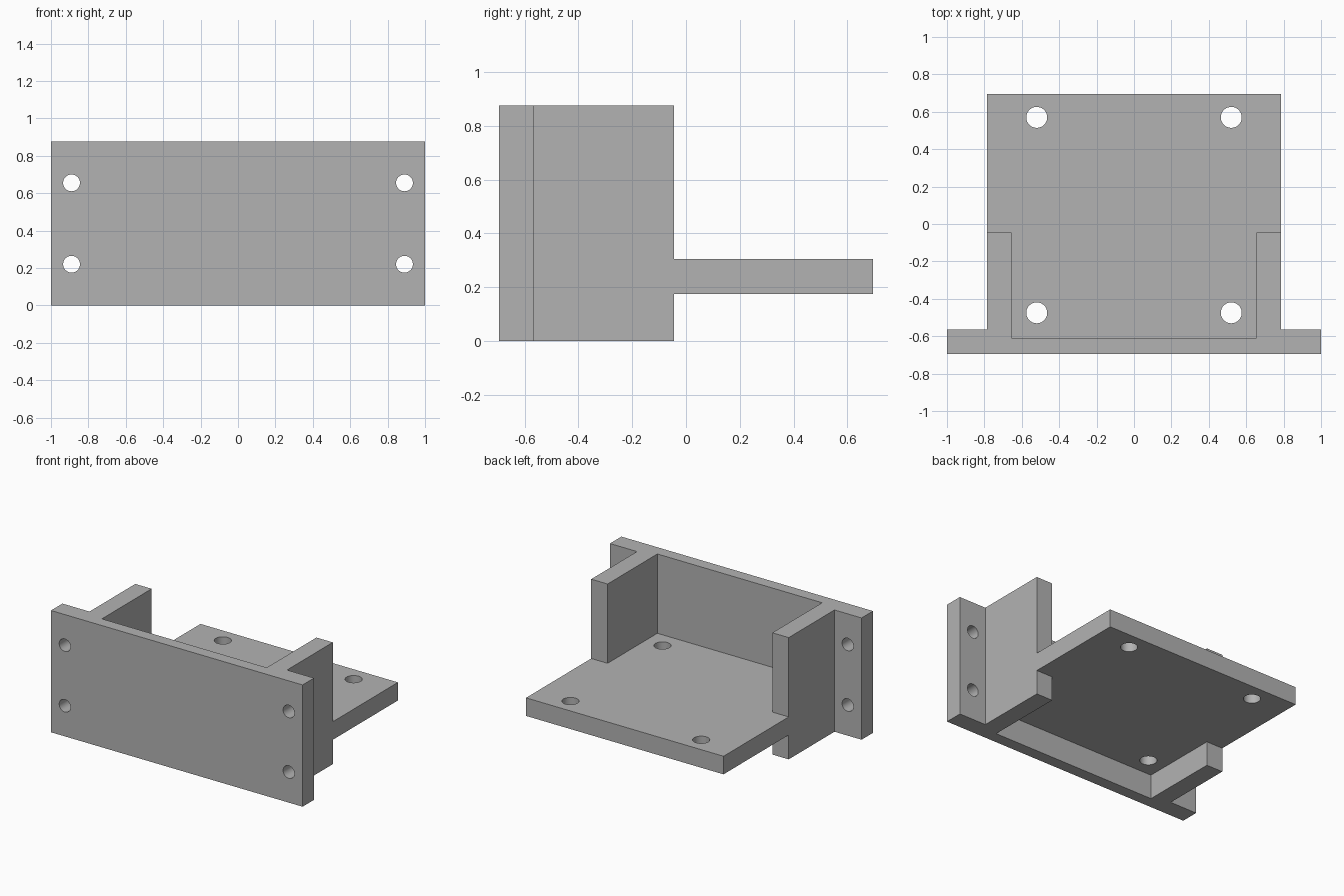
import bpy
import bmesh
from mathutils import Matrix

cube = bpy.data.objects.get("Cube")
if cube:
    bpy.data.objects.remove(cube, do_unlink=True)

grey = bpy.data.materials.new("plain grey")
grey.use_nodes = True
grey.diffuse_color = (0.45, 0.45, 0.45, 1)
grey.node_tree.nodes["Principled BSDF"].inputs["Base Color"].default_value = grey.diffuse_color

# Main levels, shared by the parts
FRONT, BACK = -0.695, 0.695
HEIGHT = 0.875
WALL_IN, WALL_OUT, WALL_END = 0.655, 0.785, -0.045
FLANGE_BACK, PLATE_BACK = -0.565, -0.61
SHELF_LOW, SHELF_TOP = 0.175, 0.305


def make_object(name, bm):
    bmesh.ops.recalc_face_normals(bm, faces=bm.faces[:])
    mesh = bpy.data.meshes.new(name)
    bm.to_mesh(mesh)
    bm.free()
    mesh.materials.append(grey)
    ob = bpy.data.objects.new(name, mesh)
    bpy.context.collection.objects.link(ob)
    return ob


def extrude_profile(name, half, low, high):
    """Mirror a half outline across x and extrude it from low to high."""
    outline = half + [(-x, y) for x, y in reversed(half)]
    bm = bmesh.new()
    face = bm.faces.new([bm.verts.new((x, y, low)) for x, y in outline])
    top = bmesh.ops.extrude_face_region(bm, geom=[face])["geom"]
    verts = [v for v in top if isinstance(v, bmesh.types.BMVert)]
    bmesh.ops.translate(bm, verts=verts, vec=(0, 0, high - low))
    return make_object(name, bm)


def drill_set(name, centres, radius, axis):
    """Cylinders along y or z for boring holes."""
    bm = bmesh.new()
    turn = Matrix.Rotation(1.570796, 4, "X") if axis == "Y" else Matrix()
    for c in centres:
        bmesh.ops.create_cone(bm, cap_ends=True, segments=40, radius1=radius,
                              radius2=radius, depth=0.3,
                              matrix=Matrix.Translation(c) @ turn)
    return make_object(name, bm)


def combine(target, other, operation):
    mod = target.modifiers.new(operation.lower(), "BOOLEAN")
    mod.operation = operation
    mod.solver = "EXACT"
    mod.object = other
    bpy.context.view_layer.objects.active = target
    bpy.ops.object.modifier_apply(modifier=mod.name)
    bpy.data.objects.remove(other, do_unlink=True)


# Front plate with side flanges and two rearward walls
bracket = extrude_profile("mounting_bracket", [
    (1, FRONT), (1, FLANGE_BACK), (WALL_OUT, FLANGE_BACK), (WALL_OUT, WALL_END),
    (WALL_IN, WALL_END), (WALL_IN, PLATE_BACK)], 0, HEIGHT)

# Flat shelf joined between the walls
shelf = extrude_profile("shelf", [(WALL_OUT, -0.64), (WALL_OUT, BACK)],
                        SHELF_LOW, SHELF_TOP)
combine(bracket, shelf, "UNION")

# Screw holes through the flanges and the shelf
flange_drills = drill_set("flange_drills", [
    (x, -0.63, z) for x in (-0.89, 0.89) for z in (0.22, 0.655)], 0.045, "Y")
shelf_drills = drill_set("shelf_drills", [
    (x, y, 0.24) for x in (-0.52, 0.52) for y in (-0.475, 0.57)], 0.056, "Z")
combine(bracket, flange_drills, "DIFFERENCE")
combine(bracket, shelf_drills, "DIFFERENCE")

# Smooth bores, crisp corners
bpy.ops.object.select_all(action="DESELECT")
bracket.select_set(True)
bpy.context.view_layer.objects.active = bracket
bpy.ops.object.shade_smooth_by_angle(angle=0.52)
